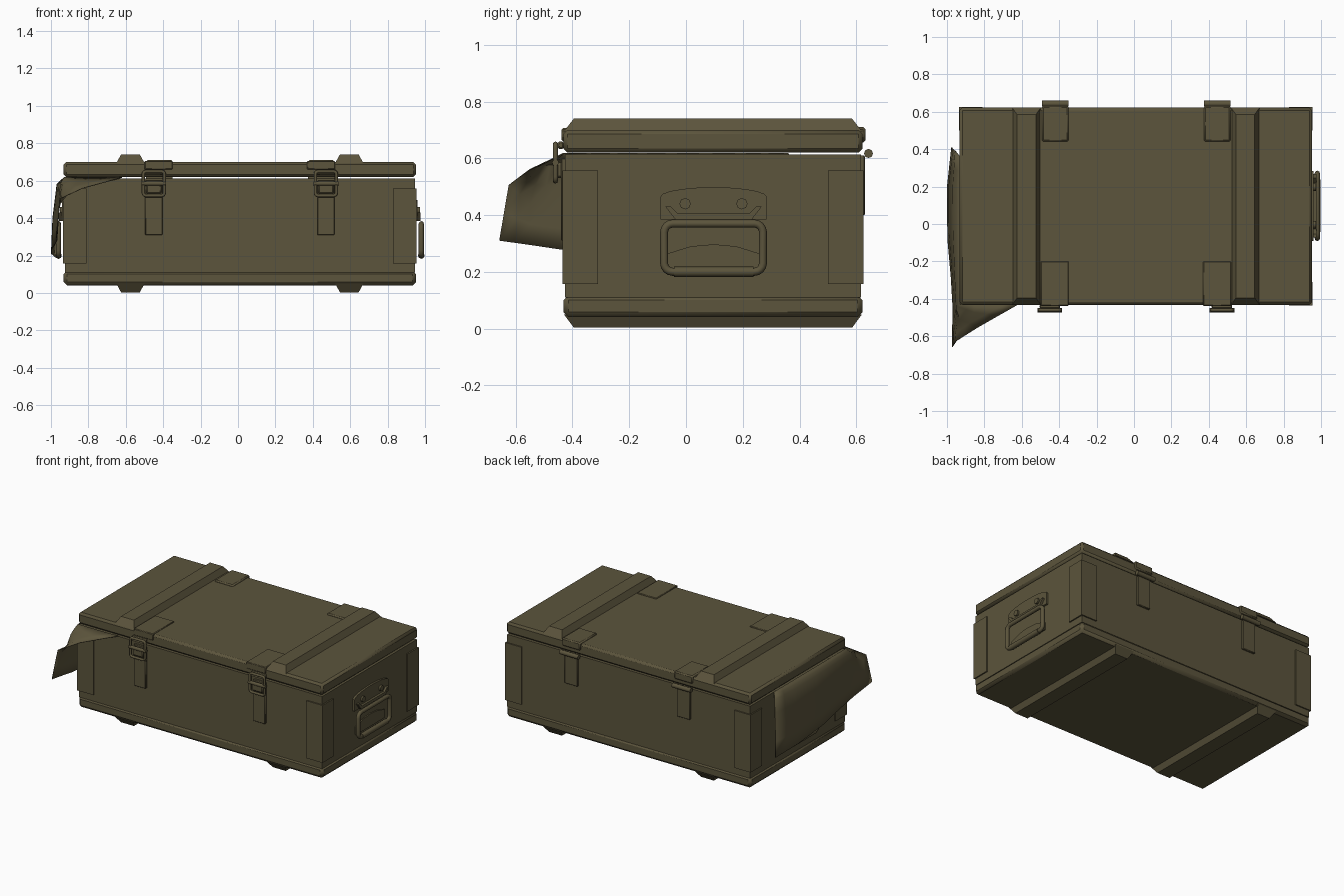
import bpy, bmesh, math
from mathutils import Vector

if "Cube" in bpy.data.objects:
    bpy.data.objects.remove(bpy.data.objects["Cube"])

olive = bpy.data.materials.new("olive_drab")
olive.diffuse_color = (0.106, 0.089, 0.045, 1)
olive.use_nodes = True
olive.node_tree.nodes["Principled BSDF"].inputs["Base Color"].default_value = olive.diffuse_color

X0, X1, Y0, Y1 = -0.93, 0.95, -0.43, 0.62   # case walls
XC, YC = (X0 + X1) / 2, (Y0 + Y1) / 2


def finish(name, bm, bevel=0.0, angle=30):
    bmesh.ops.recalc_face_normals(bm, faces=bm.faces[:])
    me = bpy.data.meshes.new(name)
    bm.to_mesh(me)
    bm.free()
    ob = bpy.data.objects.new(name, me)
    bpy.context.collection.objects.link(ob)
    me.materials.append(olive)
    if bevel:
        m = ob.modifiers.new("bevel", 'BEVEL')
        m.width, m.segments = bevel, 1
    bpy.ops.object.select_all(action='DESELECT')
    ob.select_set(True)
    bpy.context.view_layer.objects.active = ob
    bpy.ops.object.shade_smooth_by_angle(angle=math.radians(angle))
    return ob


def box(name, x, y, z, bevel=0.0):
    bm = bmesh.new()
    bmesh.ops.create_cube(bm, size=1)
    for v in bm.verts:
        v.co = [(a + b) / 2 + c * (b - a) for (a, b), c in zip((x, y, z), v.co)]
    return finish(name, bm, bevel)


def prism(name, points, offset):
    """Extrude a planar outline along an offset."""
    bm = bmesh.new()
    f = bm.faces.new([bm.verts.new(p) for p in points])
    r = bmesh.ops.extrude_face_region(bm, geom=[f])
    bmesh.ops.translate(bm, vec=Vector(offset),
                        verts=[g for g in r['geom'] if isinstance(g, bmesh.types.BMVert)])
    return finish(name, bm)


def rod(name, points, radius, cyclic=False):
    """Round wire along a path, turned into a mesh."""
    cu = bpy.data.curves.new(name, 'CURVE')
    cu.dimensions, cu.bevel_depth, cu.bevel_resolution = '3D', radius, 2
    cu.use_fill_caps = True
    sp = cu.splines.new('POLY')
    sp.points.add(len(points) - 1)
    for p, c in zip(sp.points, points):
        p.co = (*c, 1)
    sp.use_cyclic_u = cyclic
    tmp = bpy.data.objects.new(name + "_path", cu)
    bpy.context.collection.objects.link(tmp)
    me = tmp.to_mesh()
    bm = bmesh.new()
    bm.from_mesh(me)
    tmp.to_mesh_clear()
    bpy.data.objects.remove(tmp)
    return finish(name, bm, angle=50)


def round_loop(a0, a1, b0, b1, r, place, n=4):
    """Rounded rectangle path in two axes."""
    pts = []
    for k, (ca, cb) in enumerate([(a1 - r, b1 - r), (a0 + r, b1 - r), (a0 + r, b0 + r), (a1 - r, b0 + r)]):
        for i in range(n + 1):
            t = math.pi / 2 * (k + i / n)
            pts.append(place(ca + r * math.cos(t), cb + r * math.sin(t)))
    return pts


# Case: plinth, walls, lid with a thin seam below it
box("plinth", (X0 - .002, X1 + .002), (Y0 - .002, Y1 + .002), (0.04, 0.118), 0.018)
box("case_walls", (X0 + .004, X1 - .004), (Y0 + .004, Y1 - .004), (0.11, 0.613))
box("lid", (X0 - .002, X1 + .002), (Y0 - .002, Y1 + .002), (0.62, 0.70), 0.014)

# Chamfered battens over the lid and under the floor
for x in (-0.575, 0.595):
    for label, z0, z1 in (("lid_batten", 0.695, 0.74), ("floor_batten", 0.05, 0.003)):
        bm = bmesh.new()
        bmesh.ops.create_cube(bm, size=1)
        for v in bm.verts:
            tip = v.co.z > 0
            v.co = (x + v.co.x * (0.10 if tip else 0.15),
                    YC + v.co.y * (0.98 if tip else 1.05),
                    z1 if tip else z0)
        finish(label, bm)

# Corner reinforcement plates wrapping each upright edge
for sx, xe in ((-1, X0), (1, X1)):
    for sy, ye in ((-1, Y0), (1, Y1)):
        o = 0.005
        L = [(xe + sx * o, ye + sy * o), (xe - sx * .12, ye + sy * o), (xe - sx * .12, ye - sy * .006),
             (xe - sx * .006, ye - sy * .006), (xe - sx * .006, ye - sy * .12), (xe + sx * o, ye - sy * .12)]
        prism("corner_plate", [(a, b, 0.157) for a, b in L], (0, 0, 0.4))

# Front latches and rear hinges
for x in (-0.45, 0.47):
    s = 0.02 if x < 0 else -0.02
    box("latch_strap", (x - .046, x + .046), (Y0 - .01, Y0 + .01), (0.31, 0.60), 0.003)
    box("latch_lever", (x - .042, x + .042), (Y0 - .032, Y0), (0.53, 0.585), 0.008)
    box("latch_hook", (x - .055, x + .055), (Y0 - .022, Y0), (0.632, 0.66), 0.006)
    rod("latch_pin", [(x - .066, Y0 - .03, 0.585), (x + .066, Y0 - .03, 0.585)], 0.012)
    rod("latch_wire", round_loop(x - .056, x + .056, 0.52, 0.65, 0.015,
                                 lambda a, b: (a, Y0 - .03, b)), 0.009, True)
    px = x + s * 1.3
    box("latch_lid_plate", (px - .075, px + .075), (Y0 - .008, -0.2), (0.66, 0.706), 0.004)
    hx = -0.42 if x < 0 else 0.445
    box("hinge_lid_plate", (hx - .071, hx + .071), (0.44, Y1 + .012), (0.655, 0.71), 0.008)
    box("hinge_leaf", (hx - .05, hx + .05), (Y1 - .01, Y1 + .01), (0.40, 0.61), 0.003)
    rod("hinge_barrel", [(hx - .071, Y1 + .023, 0.617), (hx + .071, Y1 + .023, 0.617)], 0.016)

# End handles: arched backplate, clamp, bolts, swinging ring
for sx, xe in ((-1, X0), (1, X1)):
    hy = 0.097 * 1.0
    arch = [(-.187, .385), (.187, .385), (.187, .465)]
    arch += [(.187 * math.cos(t), .465 + .033 * math.sin(t)) for t in
             [math.pi * i / 10 for i in range(1, 10)]] + [(-.187, .465)]
    prism("handle_backplate", [(xe - sx * .006, hy + a, b) for a, b in arch], (sx * .016, 0, 0))
    clamp = [(-.17, .43), (-.135, .385), (.135, .385), (.17, .43), (.15, .43), (.125, .405),
             (-.125, .405), (-.15, .43)]
    prism("handle_clamp", [(xe, hy + a, b) for a, b in clamp], (sx * .026, 0, 0))
    lower = [(-.16, .21), (.16, .21), (.16, .265), (.08, .29), (0, .297), (-.08, .29), (-.16, .265)]
    prism("handle_lower_plate", [(xe - sx * .006, hy + a, b) for a, b in lower], (sx * .010, 0, 0))
    for dy in (-.1, .1):
        rod("handle_bolt", [(xe, hy + dy, 0.44), (xe + sx * .022, hy + dy, 0.44)], 0.02)
    rod("handle_ring", round_loop(hy - .174, hy + .174, 0.2, 0.37, 0.03,
                                  lambda a, b: (xe + sx * .03, a, b)), 0.014, True)
    rod("handle_grip", [(xe + sx * .03, hy - .14, 0.2), (xe + sx * .03, hy + .14, 0.2)], 0.018)

# Cloth trapped under the lid: draped down the left end, flared past the front corner
columns = [
    [(-.93, .36, .617), (-.955, .39, .58), (-.967, .40, .40), (-.975, .41, .19)],
    [(-.93, .20, .617), (-.968, .20, .58), (-.990, .20, .40), (-.998, .20, .21)],
    [(-.93, -.05, .617), (-.966, -.05, .58), (-.988, -.05, .40), (-.996, -.08, .235)],
    [(-.93, -.25, .617), (-.958, -.26, .58), (-.970, -.27, .42), (-.978, -.28, .26)],
    [(-.93, -.43, .617), (-.95, -.45, .58), (-.958, -.46, .43), (-.968, -.45, .28)],
    [(-.78, -.432, .617), (-.93, -.51, .575), (-.958, -.55, .44), (-.97, -.55, .295)],
    [(-.62, -.43, .617), (-.83, -.55, .56), (-.95, -.625, .505), (-.972, -.658, .31)],
]
bm = bmesh.new()
grid = [[bm.verts.new(p) for p in col] for col in columns]
for a, b in zip(grid, grid[1:]):
    for i in range(3):
        bm.faces.new((a[i], a[i + 1], b[i + 1], b[i]))
cloth = finish("draped_cloth", bm, angle=60)
sub = cloth.modifiers.new("smooth", 'SUBSURF')
sub.subdivision_type, sub.levels, sub.render_levels = 'SIMPLE', 1, 1
thick = cloth.modifiers.new("thickness", 'SOLIDIFY')
thick.thickness, thick.offset = 0.004, 0
